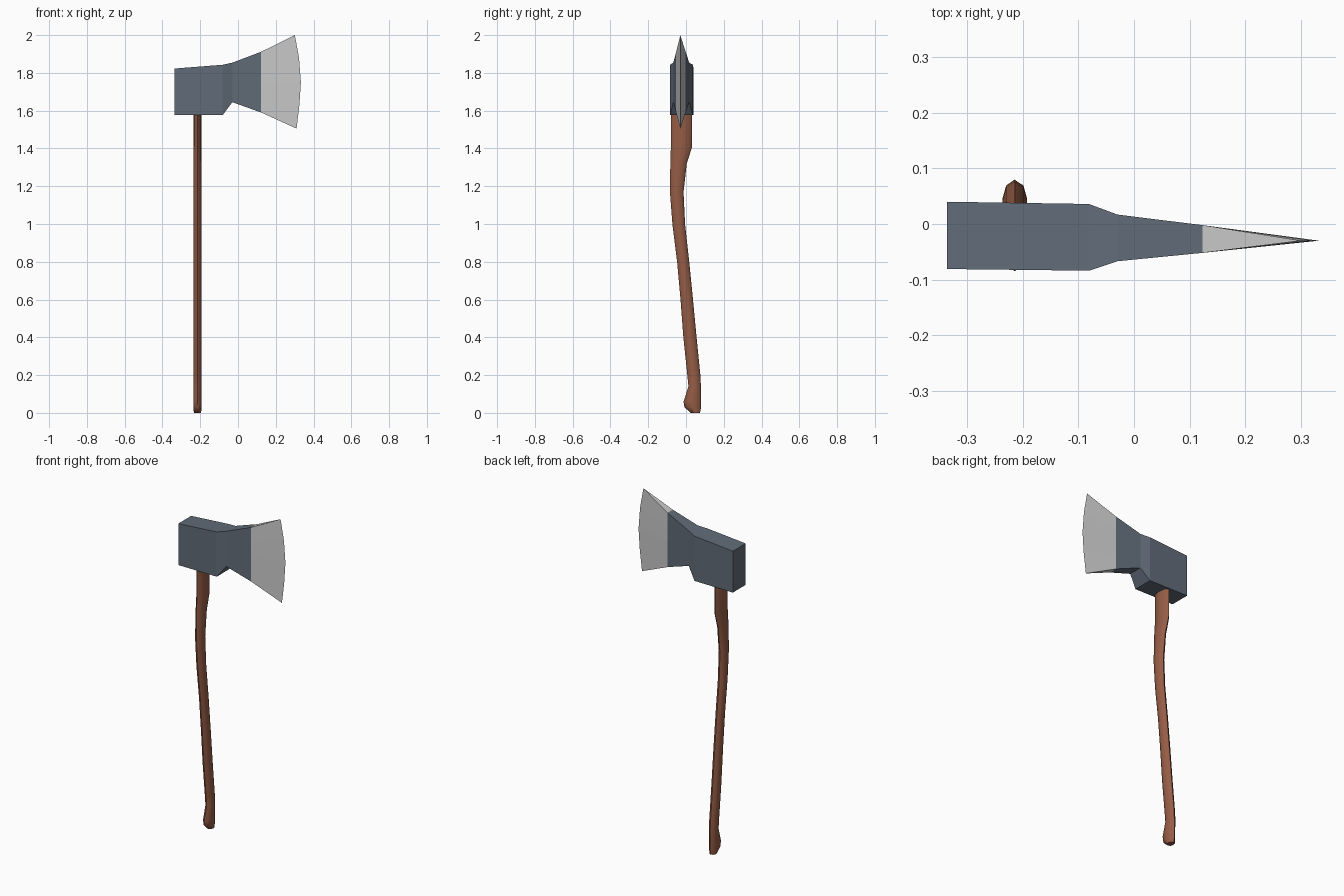
import bpy, bmesh, math

if "Cube" in bpy.data.objects:
    bpy.data.objects.remove(bpy.data.objects["Cube"])


def material(name, rgb):
    m = bpy.data.materials.new(name)
    m.diffuse_color = (*rgb, 1)
    m.use_nodes = True
    m.node_tree.nodes["Principled BSDF"].inputs["Base Color"].default_value = m.diffuse_color
    return m


def finish(bm, name, mats):
    bmesh.ops.recalc_face_normals(bm, faces=bm.faces[:])
    me = bpy.data.meshes.new(name)
    bm.to_mesh(me)
    bm.free()
    for m in mats:
        me.materials.append(m)
    ob = bpy.data.objects.new(name, me)
    bpy.context.collection.objects.link(ob)
    return ob


steel = material("dark_blue_steel", (0.12, 0.15, 0.19))
silver = material("sharpened_silver", (0.60, 0.60, 0.60))
wood = material("brown_wood", (0.30, 0.108, 0.061))

# Axe head: cross-sections from poll to blade (x, bottom z, top z, front y, back y)
stations = [
    (-0.336, 1.577, 1.823, -0.081, 0.040),
    (-0.081, 1.577, 1.843, -0.084, 0.036),
    (-0.030, 1.645, 1.854, -0.067, 0.017),
    (0.123, 1.590, 1.912, -0.052, -0.002),
]
# Curved cutting edge (x, z), bottom to top
edge = [(0.310, 1.505), (0.325, 1.63), (0.333, 1.75), (0.323, 1.88), (0.301, 2.0)]
rows = len(edge)

bm = bmesh.new()
front, back = [], []
for x, zb, zt, yf, yb in stations:
    zs = [zb + (zt - zb) * j / (rows - 1) for j in range(rows)]
    front.append([bm.verts.new((x, yf, z)) for z in zs])
    back.append([bm.verts.new((x, yb, z)) for z in zs])
tip = [bm.verts.new((x, -0.03, z)) for x, z in edge]
last = len(stations) - 1
for side in (front, back):
    cols = side + [tip]
    for i in range(last + 1):
        for j in range(rows - 1):
            f = bm.faces.new((cols[i][j], cols[i + 1][j], cols[i + 1][j + 1], cols[i][j + 1]))
            f.material_index = int(i == last)
# top and bottom strips, ending in a point at the cutting edge
for j in (0, rows - 1):
    for i in range(last):
        bm.faces.new((front[i][j], front[i + 1][j], back[i + 1][j], back[i][j]))
    bm.faces.new((front[last][j], tip[j], back[last][j])).material_index = 1
bm.faces.new(front[0] + back[0][::-1])
finish(bm, "axe_head", [steel, silver])

# Handle: curved eight-sided shaft (z, y min, y max, half width)
sections = [
    (0.003, 0.025, 0.074, 0.019), (0.03, -0.008, 0.080, 0.022),
    (0.06, -0.013, 0.080, 0.022), (0.14, 0.013, 0.079, 0.022),
    (0.20, 0.007, 0.076, 0.022), (0.40, -0.014, 0.056, 0.022),
    (0.60, -0.029, 0.037, 0.022), (0.80, -0.047, 0.017, 0.022),
    (1.00, -0.072, -0.005, 0.022), (1.17, -0.085, -0.013, 0.022),
    (1.32, -0.083, 0.004, 0.022), (1.41, -0.080, 0.033, 0.022),
    (1.60, -0.080, 0.033, 0.022),
]
# shift the lowest section so that the shaft stands on the ground
sections[0] = (0.0,) + sections[0][1:]
bm = bmesh.new()
rings = []
for z, y0, y1, w in sections:
    c, r = (y0 + y1) / 2, (y1 - y0) / 2
    rings.append([bm.verts.new((-0.2145 + w * math.cos(k * math.pi / 4),
                                c + r * math.sin(k * math.pi / 4), z)) for k in range(8)])
for a, b in zip(rings, rings[1:]):
    for k in range(8):
        bm.faces.new((a[k], a[(k + 1) % 8], b[(k + 1) % 8], b[k])).smooth = True
bm.faces.new(rings[0])
bm.faces.new(rings[-1])
handle = finish(bm, "handle", [wood])
bpy.context.view_layer.objects.active = handle
handle.select_set(True)
bpy.ops.object.shade_smooth_by_angle(angle=math.radians(62))
